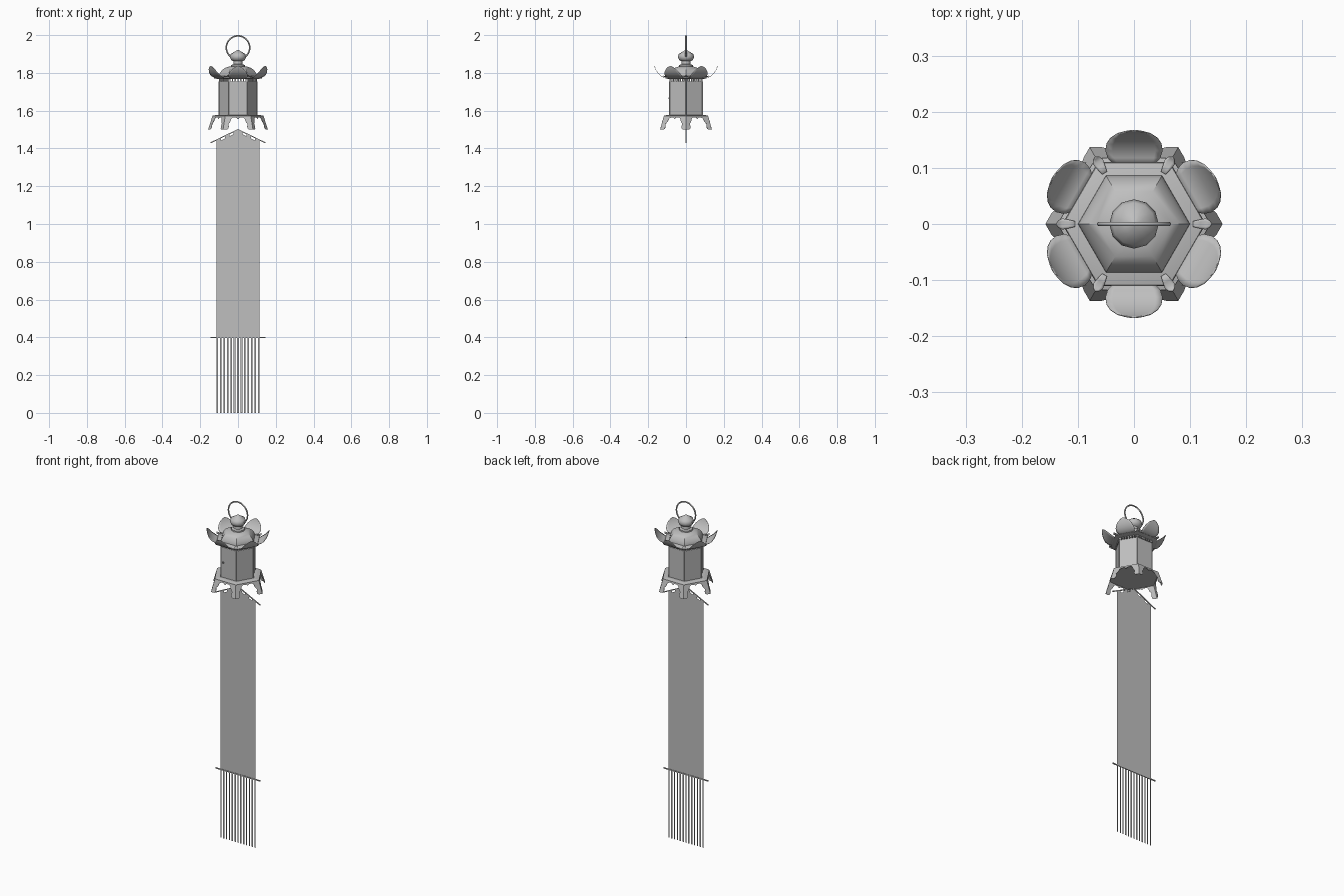
import bpy, bmesh, math
from mathutils import Vector, Matrix

cube = bpy.data.objects.get("Cube")
if cube:
    bpy.data.objects.remove(cube)

metal = bpy.data.materials.new("plain grey")
metal.use_nodes = True
grey = (0.52, 0.52, 0.52, 1)
metal.diffuse_color = grey
metal.node_tree.nodes["Principled BSDF"].inputs["Base Color"].default_value = grey


def finish(name, bm, smooth=35, solid=0):
    mesh = bpy.data.meshes.new(name)
    bm.to_mesh(mesh)
    bm.free()
    mesh.materials.append(metal)
    if smooth:
        mesh.shade_smooth()
        mesh.set_sharp_from_angle(angle=math.radians(smooth))
    ob = bpy.data.objects.new(name, mesh)
    bpy.context.collection.objects.link(ob)
    if solid:
        mod = ob.modifiers.new("thickness", 'SOLIDIFY')
        mod.thickness = solid
        mod.offset = 0
    return ob


def lathe(bm, profile, sides):
    """Stack of polygons from (radius, height) pairs, capped at both ends."""
    rings = [[bm.verts.new((r * math.cos(math.tau * i / sides),
                            r * math.sin(math.tau * i / sides), z))
              for i in range(sides)] for r, z in profile]
    side_faces = []
    for low, high in zip(rings, rings[1:]):
        for i in range(sides):
            j = (i + 1) % sides
            side_faces.append(bm.faces.new((low[i], low[j], high[j], high[i])))
    bm.faces.new(rings[0][::-1])
    bm.faces.new(rings[-1])
    return side_faces


def box(bm, centre, size, angle=0, axis='Z'):
    mat = (Matrix.Translation(centre) @ Matrix.Rotation(angle, 4, axis)
           @ Matrix.Diagonal((*size, 1)))
    bmesh.ops.create_cube(bm, size=1, matrix=mat)


def polar(radius, angle, z):
    return Vector((radius * math.cos(angle), radius * math.sin(angle), z))


def turned(name, profile, sides, smooth=35):
    bm = bmesh.new()
    lathe(bm, profile, sides)
    return finish(name, bm, smooth)


SIXTH = math.tau / 6

# Hanging ring
bpy.ops.mesh.primitive_torus_add(major_radius=0.062, minor_radius=0.004,
                                 major_segments=40, minor_segments=8,
                                 location=(0, 0, 1.934), rotation=(math.pi / 2, 0, 0))
ring = bpy.context.object
ring.name = "hanging_ring"
ring.data.materials.append(metal)
ring.data.shade_smooth()

# Finial, roof and base
turned("finial", [(0.036, 1.83), (0.036, 1.842), (0.024, 1.846), (0.023, 1.862),
                  (0.036, 1.868), (0.044, 1.884), (0.038, 1.9), (0.018, 1.912),
                  (0.003, 1.922)], 12, 50)
turned("roof_dome", [(0.1, 1.782), (0.099, 1.79), (0.094, 1.802), (0.083, 1.816),
                     (0.067, 1.827), (0.048, 1.833), (0.03, 1.836)], 6)
turned("roof_brim", [(0.11, 1.768), (0.128, 1.772), (0.126, 1.777), (0.1, 1.784)], 6, 20)
turned("base_plate", [(0.136, 1.568), (0.136, 1.573), (0.115, 1.577)], 6, 10)

# Six-sided body with recessed panels
bm = bmesh.new()
panels = lathe(bm, [(0.103, 1.573), (0.103, 1.755)], 6)
bmesh.ops.inset_individual(bm, faces=panels, thickness=0.007)
bmesh.ops.inset_individual(bm, faces=panels, thickness=0.001, depth=-0.004)
finish("lantern_body", bm, 0)

# Door knob on the front panel
bm = bmesh.new()
box(bm, (-0.035, -0.088, 1.665), (0.006, 0.008, 0.008))
finish("door_knob", bm, 0)

# Open fretwork between body and roof
bm = bmesh.new()
for k in range(6):
    a = (k + 0.5) * SIXTH
    along = Vector((-math.sin(a), math.cos(a), 0))
    for step in range(-3, 4):
        box(bm, polar(0.085, a, 1.7625) + along * step * 0.0145, (0.006, 0.007, 0.017), a)
finish("fretwork", bm, 0)


def petal(bm, angle, path, steps=8):
    """Upturned leaf: path gives (radius, height, half width)."""
    along = Vector((-math.sin(angle), math.cos(angle), 0))
    rows = [[bm.verts.new(polar(r, angle, z) + along * w * (2 * i / steps - 1))
             for i in range(steps + 1)] for r, z, w in path]
    for a, b in zip(rows, rows[1:]):
        for i in range(steps):
            bm.faces.new((a[i], b[i], b[i + 1], a[i + 1]))


# Large petals on the sides, small leaves on the corners
bm = bmesh.new()
for k in range(6):
    petal(bm, (k + 0.5) * SIXTH,
          [(0.105, 1.773, 0.036), (0.118, 1.776, 0.047), (0.131, 1.783, 0.051),
           (0.143, 1.793, 0.049), (0.153, 1.806, 0.042), (0.161, 1.82, 0.03),
           (0.165, 1.831, 0.015), (0.167, 1.837, 0.002)])
finish("roof_petals", bm, 40, 0.002)

bm = bmesh.new()
for k in range(6):
    petal(bm, k * SIXTH,
          [(0.105, 1.784, 0.005), (0.118, 1.781, 0.008), (0.128, 1.779, 0.01),
           (0.135, 1.782, 0.006), (0.138, 1.785, 0.001)], 4)
finish("corner_leaves", bm, 40, 0.002)

# Folded corner legs with a scalloped apron: (share of half side, share of drop)
LEG = [(0, 0), (1, 0), (1, 0.2), (0.9, 0.1), (0.62, 0.08), (0.5, 0.18), (0.42, 0.42),
       (0.3, 0.58), (0.36, 0.76), (0.34, 0.92), (0.26, 1), (0, 1)]
bm = bmesh.new()
for k in range(6):
    for way in (-1, 1):
        points = []
        for s, h in LEG:
            radius, z = 0.135 + 0.022 * h, 1.57 - 0.07 * h
            corner = polar(radius, k * SIXTH, z)
            middle = polar(radius * math.cos(SIXTH / 2), (k + way / 2) * SIXTH, z)
            points.append(bm.verts.new(corner.lerp(middle, s)))
        bm.faces.new(points[::way])
bmesh.ops.remove_doubles(bm, verts=bm.verts, dist=0.0001)
finish("legs", bm, 0, 0.002)

# Sloped top bars and straight bottom bar of the banner
slope = math.atan2(0.07, 0.145)
bm = bmesh.new()
for way in (-1, 1):
    box(bm, (way * 0.0725, 0, 1.465), (0.161, 0.005, 0.005), way * slope, 'Y')
finish("top_bar", bm, 0)
bm = bmesh.new()
box(bm, (0, 0, 0.4), (0.29, 0.005, 0.006))
finish("bottom_bar", bm, 0)


def flat(bm, way, points):
    bm.faces.new([bm.verts.new((way * x, 0, z)) for x, z in points][::way])


# Cloth in two halves, with tabs up to the bar
def bar_height(x):
    return 1.5 - x * math.tan(slope)


bm = bmesh.new()
for way in (-1, 1):
    flat(bm, way, [(0, 0.4), (0.115, 0.4), (0.115, bar_height(0.115) - 0.014),
                   (0, bar_height(0) - 0.014)])
    for left, right in ((0, 0.025), (0.045, 0.07), (0.09, 0.115)):
        flat(bm, way, [(left, bar_height(left) - 0.014), (right, bar_height(right) - 0.014),
                       (right, bar_height(right)), (left, bar_height(left))])
finish("banner_cloth", bm, 0)

# Fringe of flat strips
bm = bmesh.new()
for i in range(13):
    x = -0.111 + i * 0.0185
    flat(bm, 1, [(x - 0.004, 0), (x + 0.004, 0), (x + 0.004, 0.4), (x - 0.004, 0.4)])
finish("fringe", bm, 0)
